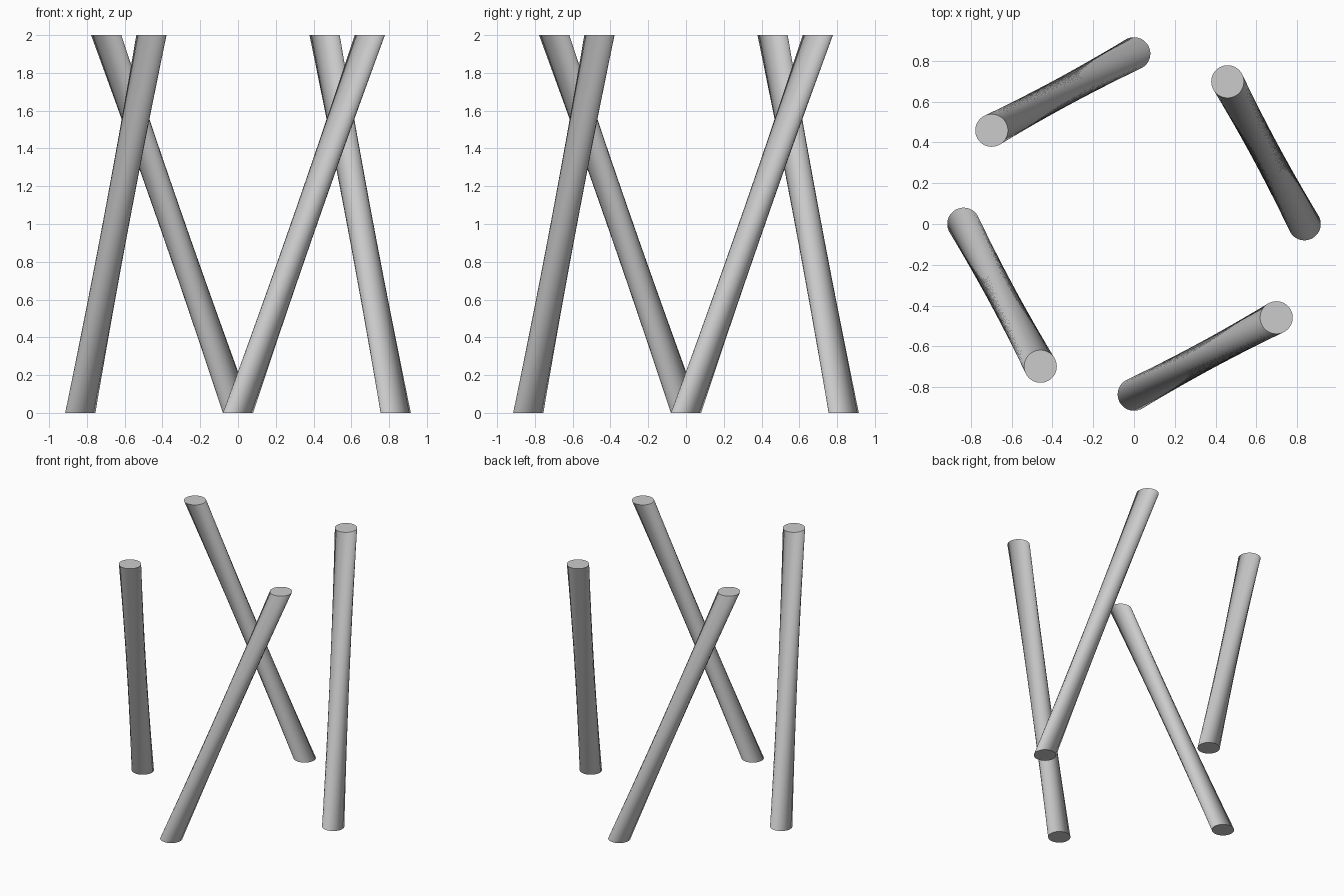
import bpy, bmesh, math
from mathutils import Matrix, Vector

if "Cube" in bpy.data.objects:
    bpy.data.objects.remove(bpy.data.objects["Cube"])

RING, RADIUS, HEIGHT = 0.835, 0.08, 2.0   # leg circle, leg thickness, height
TWIST = math.radians(56.7)                # top ring turned against bottom ring
SIDES = 64


def ring(bm, angle, z):
    """Circle of vertices on the leg ring, turned about the z axis."""
    rot = Matrix.Rotation(angle, 3, 'Z')
    return [bm.verts.new(rot @ Vector((RING + RADIUS * math.cos(a), RADIUS * math.sin(a), z)))
            for a in (2 * math.pi * i / SIDES for i in range(SIDES))]


def leg(name, angle):
    """Straight slanted rod joining the bottom circle to the twisted top circle."""
    bm = bmesh.new()
    low, high = ring(bm, angle, 0), ring(bm, angle + TWIST, HEIGHT)
    for i in range(SIDES):
        j = (i + 1) % SIDES
        bm.faces.new((low[i], low[j], high[j], high[i]))
    bm.faces.new(low[::-1])
    bm.faces.new(high)
    mesh = bpy.data.meshes.new(name)
    bm.to_mesh(mesh)
    bm.free()
    obj = bpy.data.objects.new(name, mesh)
    bpy.context.collection.objects.link(obj)
    bpy.ops.object.select_all(action='DESELECT')
    obj.select_set(True)
    bpy.context.view_layer.objects.active = obj
    bpy.ops.object.shade_smooth_by_angle(angle=math.radians(30))


# Four slanted legs around the centre
for k, side in enumerate(("right", "back", "left", "front")):
    leg(side + "_leg", k * math.pi / 2)
